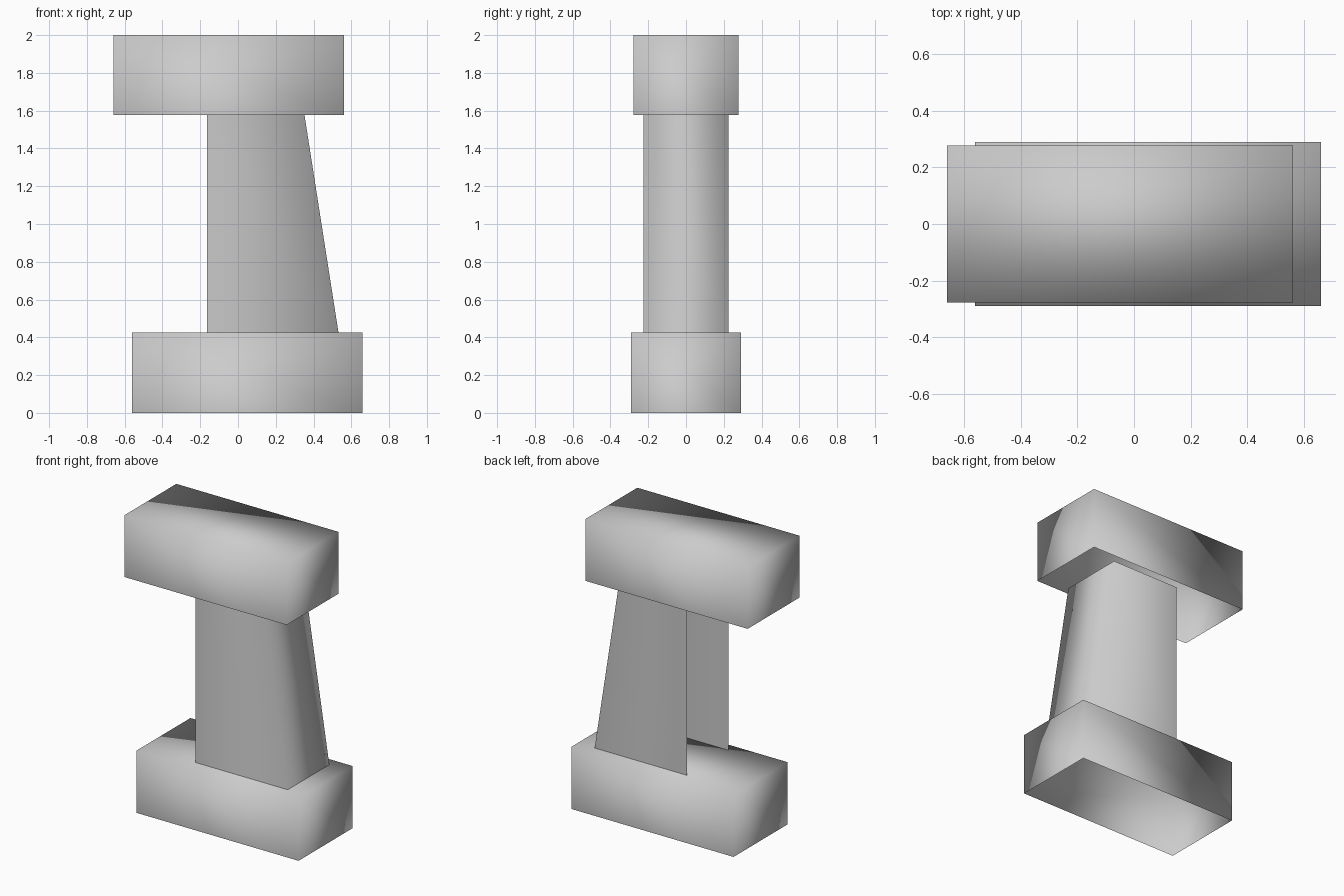
import bpy
import bmesh

if "Cube" in bpy.data.objects:
    bpy.data.objects.remove(bpy.data.objects["Cube"], do_unlink=True)

# One plain grey for every part
grey = bpy.data.materials.new("plain_grey")
grey.use_nodes = True
colour = (0.6, 0.6, 0.6, 1.0)
grey.diffuse_color = colour
grey.node_tree.nodes["Principled BSDF"].inputs["Base Color"].default_value = colour


def open_block(name, x_low, x_high, half_depth, z_low, z_high, open_sides, top_x_high=None):
    """Smooth-shaded block; open_sides lists (axis, sign) of the faces left out."""
    bm = bmesh.new()
    bmesh.ops.create_cube(bm, size=2)
    bm.normal_update()
    gaps = [f for f in bm.faces
            if any(f.normal[axis] * sign > 0.9 for axis, sign in open_sides)]
    bmesh.ops.delete(bm, geom=gaps, context='FACES')
    for v in bm.verts:
        top = v.co.z > 0
        right = top_x_high if top and top_x_high is not None else x_high
        v.co = (right if v.co.x > 0 else x_low,
                v.co.y * half_depth,
                z_high if top else z_low)
    for f in bm.faces:
        f.smooth = True
    mesh = bpy.data.meshes.new(name)
    bm.to_mesh(mesh)
    bm.free()
    mesh.materials.append(grey)
    obj = bpy.data.objects.new(name, mesh)
    bpy.context.collection.objects.link(obj)
    return obj


BOTTOM, TOP, MINUS_X = (2, -1), (2, 1), (0, -1)

# Base and cap: blocks open underneath
open_block("base_block", -0.562, 0.66, 0.29, 0, 0.425, [BOTTOM])
open_block("cap_block", -0.66, 0.562, 0.278, 1.577, 2, [BOTTOM])

# Three-walled channel column with one sloping side
open_block("tapered_column", -0.163, 0.532, 0.224, 0.425, 1.577,
           [BOTTOM, TOP, MINUS_X], top_x_high=0.352)
